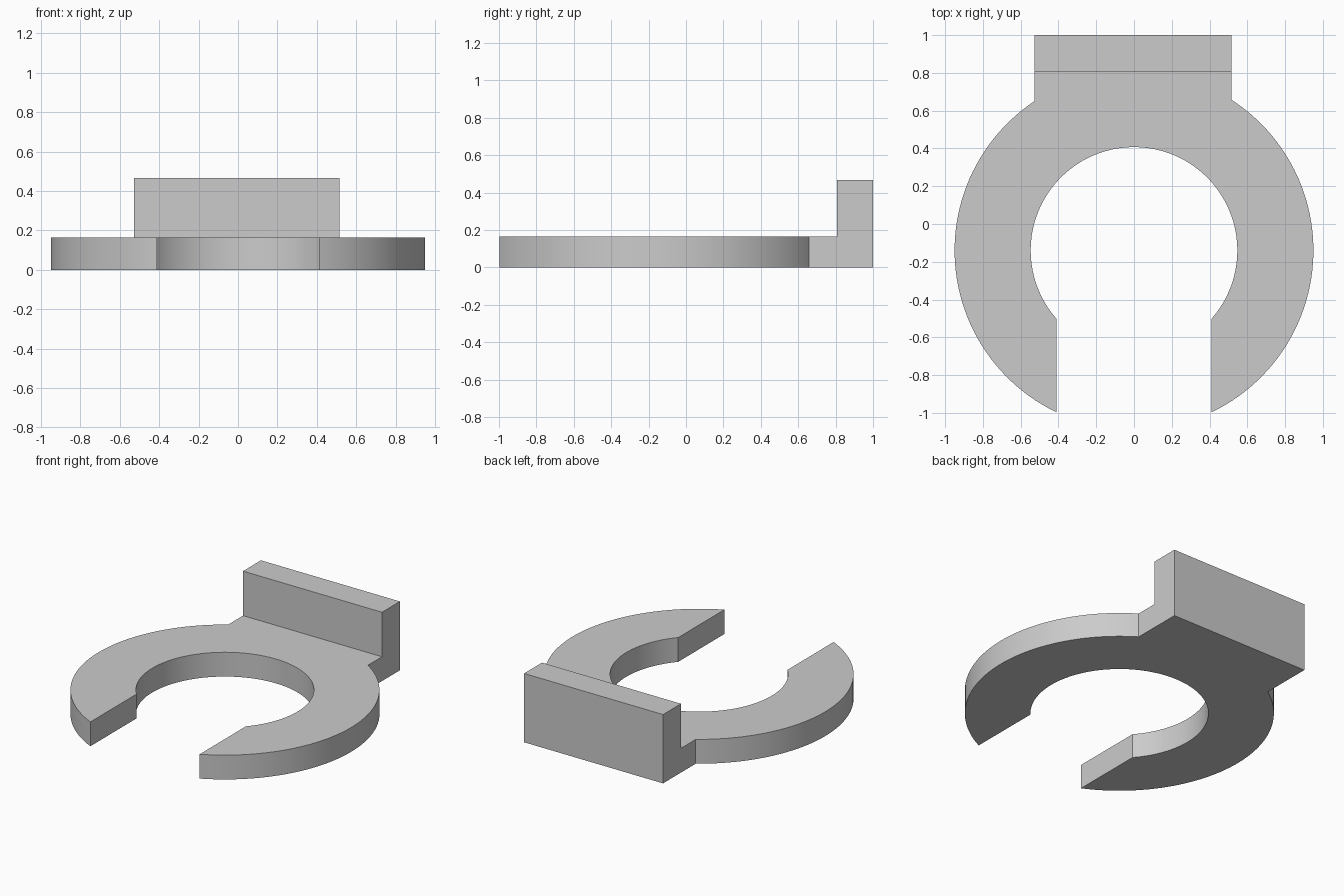
import bpy
import bmesh
from math import asin, cos, sin, pi, radians

cube = bpy.data.objects.get("Cube")
if cube:
    bpy.data.objects.remove(cube, do_unlink=True)

CENTRE_Y = -0.14
OUTER, INNER = 0.95, 0.547
GAP = 0.41                      # half width of the open mouth
TAB_LEFT, TAB_RIGHT = -0.528, 0.515
WALL_Y, BACK_Y = 0.808, 1.0
PLATE_Z, WALL_Z = 0.165, 0.467


def arc(radius, start, end, steps):
    """Points on a circle about the ring centre, both ends included."""
    angles = [start + (end - start) * i / steps for i in range(steps + 1)]
    return [(radius * cos(a), CENTRE_Y + radius * sin(a)) for a in angles]


# Ring outline: right arm, back tab, left arm, then the inner bore
outer_tip = asin(GAP / OUTER)
inner_tip = asin(GAP / INNER)
outline = arc(OUTER, outer_tip - pi / 2, pi / 2 - asin(TAB_RIGHT / OUTER), 48)
outline += [(TAB_RIGHT, WALL_Y), (TAB_RIGHT, BACK_Y),
            (TAB_LEFT, BACK_Y), (TAB_LEFT, WALL_Y)]
outline += arc(OUTER, pi / 2 - asin(TAB_LEFT / OUTER), 3 * pi / 2 - outer_tip, 48)
outline += arc(INNER, 3 * pi / 2 - inner_tip, inner_tip - pi / 2, 96)

# Plate: extrude the outline upwards
bm = bmesh.new()
base = bm.faces.new([bm.verts.new((x, y, 0)) for x, y in outline])
plate = bmesh.ops.extrude_face_region(bm, geom=[base], use_keep_orig=True)
top_verts = [g for g in plate["geom"] if isinstance(g, bmesh.types.BMVert)]
bmesh.ops.translate(bm, verts=top_verts, vec=(0, 0, PLATE_Z))
top = next(g for g in plate["geom"] if isinstance(g, bmesh.types.BMFace))

# Upright wall: split off the back strip of the top and raise it
ends = [v for v in top_verts if abs(v.co.y - WALL_Y) < 1e-5 and abs(v.co.x) > GAP]
bmesh.utils.face_split(top, ends[0], ends[1])
strip = next(f for f in bm.faces
             if all(v.co.z > PLATE_Z / 2 and v.co.y > WALL_Y - 0.01 for v in f.verts))
wall = bmesh.ops.extrude_face_region(bm, geom=[strip])
wall_verts = [g for g in wall["geom"] if isinstance(g, bmesh.types.BMVert)]
bmesh.ops.translate(bm, verts=wall_verts, vec=(0, 0, WALL_Z - PLATE_Z))
if strip.is_valid:
    bmesh.ops.delete(bm, geom=[strip], context="FACES_ONLY")
bmesh.ops.recalc_face_normals(bm, faces=bm.faces[:])

mesh = bpy.data.meshes.new("open_ring_bracket")
bm.to_mesh(mesh)
bm.free()
bracket = bpy.data.objects.new("open_ring_bracket", mesh)
bpy.context.collection.objects.link(bracket)

# Plain grey finish
grey = bpy.data.materials.new("light_grey")
grey.use_nodes = True
colour = (0.6, 0.6, 0.6, 1)
grey.diffuse_color = colour
grey.node_tree.nodes["Principled BSDF"].inputs["Base Color"].default_value = colour
mesh.materials.append(grey)

# Smooth arcs, crisp corners
bpy.ops.object.select_all(action="DESELECT")
bracket.select_set(True)
bpy.context.view_layer.objects.active = bracket
bpy.ops.object.shade_smooth_by_angle(angle=radians(20))
